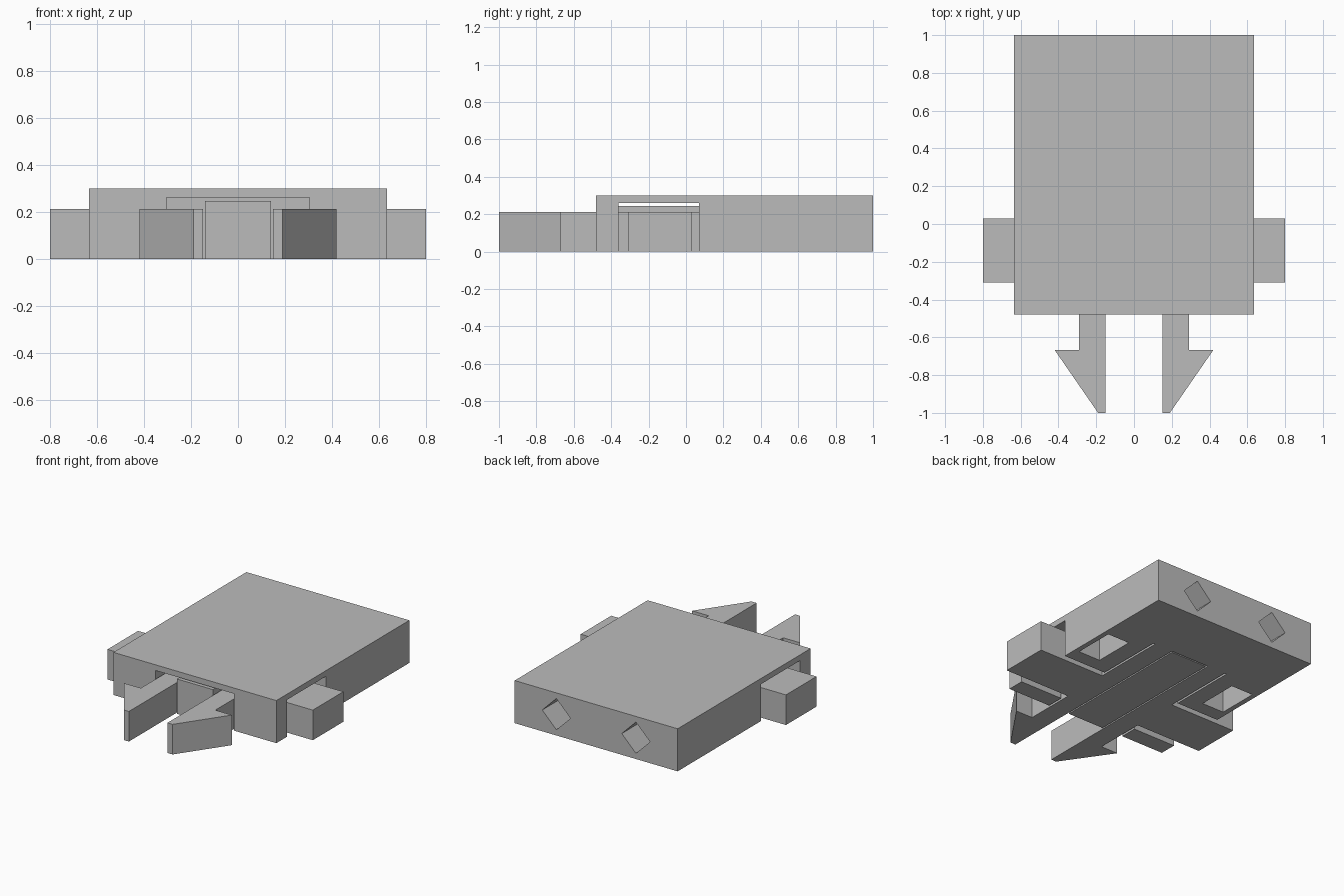
import bpy
import math

cube = bpy.data.objects.get("Cube")
if cube:
    bpy.data.objects.remove(cube, do_unlink=True)

grey = bpy.data.materials.new("plain_grey")
grey.use_nodes = True
grey.diffuse_color = (0.5, 0.5, 0.5, 1)
grey.node_tree.nodes["Principled BSDF"].inputs["Base Color"].default_value = (0.5, 0.5, 0.5, 1)


def prism(name, outline, z0, z1):
    """Extrude a flat counter-clockwise outline from z0 to z1."""
    n = len(outline)
    verts = [(x, y, z) for z in (z0, z1) for x, y in outline]
    faces = [list(range(n))[::-1], list(range(n, 2 * n))]
    faces += [(i, (i + 1) % n, n + (i + 1) % n, n + i) for i in range(n)]
    mesh = bpy.data.meshes.new(name)
    mesh.from_pydata(verts, [], faces)
    mesh.materials.append(grey)
    obj = bpy.data.objects.new(name, mesh)
    bpy.context.collection.objects.link(obj)
    return obj


def block(name, x0, x1, y0, y1, z0, z1):
    return prism(name, [(x0, y0), (x1, y0), (x1, y1), (x0, y1)], z0, z1)


def cut(target, cutter):
    """Subtract the cutter from the target and discard it."""
    cutter.hide_render = True
    mod = target.modifiers.new("cut", "BOOLEAN")
    mod.operation = "DIFFERENCE"
    mod.solver = "EXACT"
    mod.object = cutter
    bpy.context.view_layer.objects.active = target
    bpy.ops.object.modifier_apply(modifier=mod.name)
    bpy.data.objects.remove(cutter, do_unlink=True)


# Housing with a cross-shaped cavity open below, in front and at the sides
housing = block("housing", -0.635, 0.635, -0.48, 1, 0, 0.3)
cut(housing, block("long_cavity", -0.305, 0.305, -0.6, 0.555, -0.1, 0.26))
cut(housing, block("side_cavity", -0.9, 0.9, -0.36, 0.07, -0.1, 0.26))

# Bottom pockets and diamond-shaped holes in the back
for side in (-1, 1):
    x = side * 0.515
    cut(housing, block("pocket", x - 0.085, x + 0.085, 0.17, 0.46, -0.1, 0.2))
    bpy.ops.mesh.primitive_cylinder_add(
        vertices=4, radius=0.11, depth=0.4,
        location=(side * 0.31, 0.92, 0.15), rotation=(math.pi / 2, 0, 0))
    cut(housing, bpy.context.object)

# Central tongue between the arms
block("tongue", -0.14, 0.14, -0.48, 0.545, 0, 0.245)

# Barbed arms, each with a push button reaching out of the side
ARM = [(0.15, -1), (0.19, -1), (0.42, -0.667), (0.29, -0.667), (0.29, -0.31),
       (0.8, -0.31), (0.8, 0.03), (0.29, 0.03), (0.29, 0.555), (0.15, 0.555)]
prism("left_arm", ARM, 0, 0.212)
prism("right_arm", [(-x, y) for x, y in reversed(ARM)], 0, 0.212)
